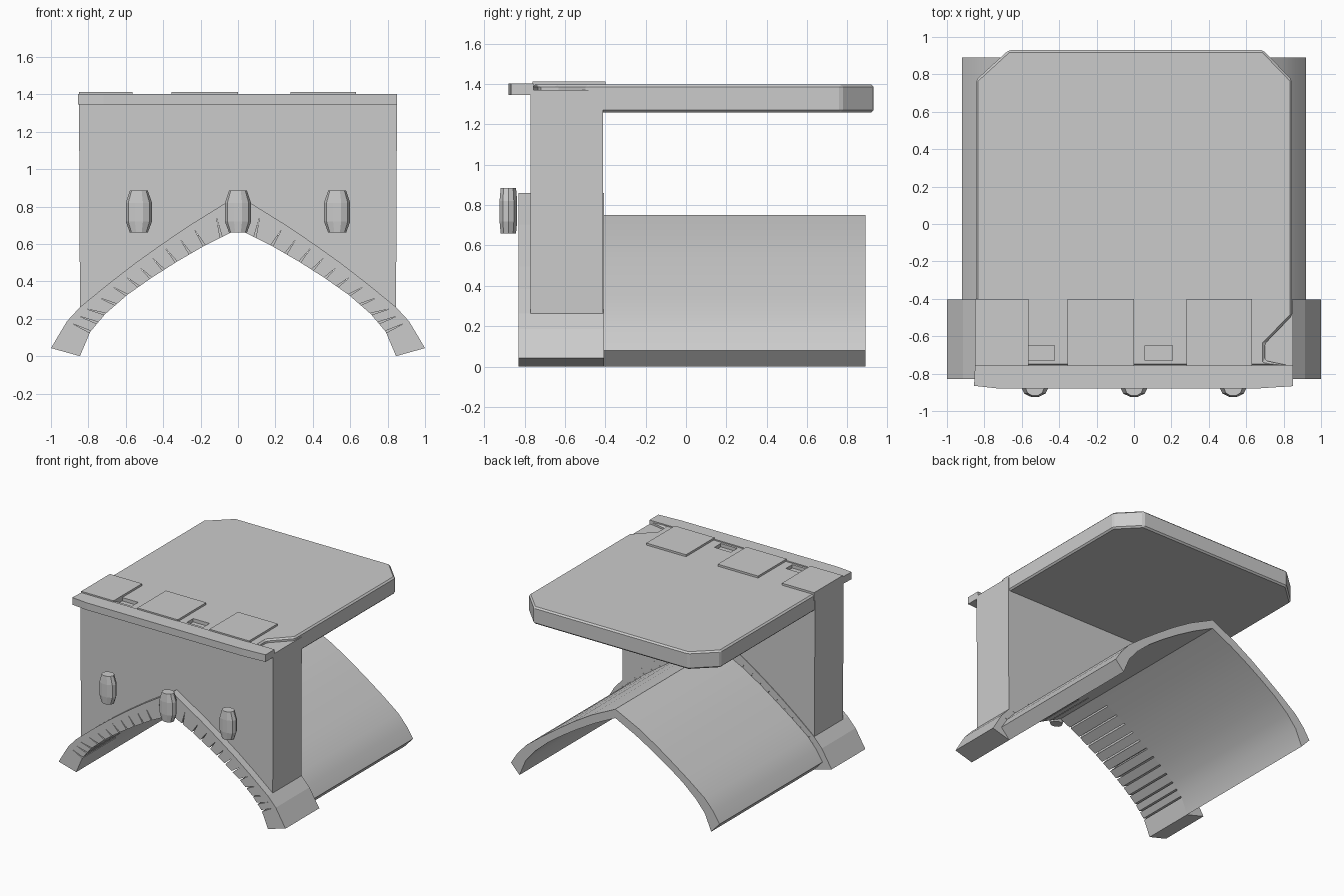
import bpy, bmesh, math
from mathutils import Vector

if "Cube" in bpy.data.objects:
    bpy.data.objects.remove(bpy.data.objects["Cube"])


def make_object(name, bm):
    bmesh.ops.recalc_face_normals(bm, faces=bm.faces)
    mesh = bpy.data.meshes.new(name)
    bm.to_mesh(mesh)
    bm.free()
    ob = bpy.data.objects.new(name, mesh)
    bpy.context.collection.objects.link(ob)
    return ob


def add_prism(bm, profile, a, b, axis='Y'):
    """Extrude a closed 2D profile from a to b along an axis."""
    place = (lambda p, t: (p[0], t, p[1])) if axis == 'Y' else (lambda p, t: (p[0], p[1], t))
    lo = [bm.verts.new(place(p, a)) for p in profile]
    hi = [bm.verts.new(place(p, b)) for p in profile]
    bm.faces.new(lo)
    bm.faces.new(hi[::-1])
    n = len(profile)
    for i in range(n):
        j = (i + 1) % n
        bm.faces.new((lo[i], lo[j], hi[j], hi[i]))


def prism(name, profile, a, b, axis='Y'):
    bm = bmesh.new()
    add_prism(bm, profile, a, b, axis)
    return make_object(name, bm)


def box(name, x0, x1, y0, y1, z0, z1):
    return prism(name, [(x0, y0), (x1, y0), (x1, y1), (x0, y1)], z0, z1, 'Z')


def mirrored(half):
    """Half profile from foot to apex -> full left-to-right profile."""
    return half + [(-x, z) for x, z in reversed(half[:-1])]


# Arch half profiles, foot to apex
inner = [(.845, 0), (.79, .13), (.71, .225), (.594, .326),
         (.465, .417), (.33, .503), (.18, .59), (0, .68)]
outer = [(1, .043), (.914, .187), (.845, .262), (.695, .385),
         (.55, .497), (.406, .6), (.25, .705), (0, .86)]
vault_outer = [(.92, .08), (.865, .165), (.79, .25), (.65, .357),
               (.51, .456), (.37, .551), (.21, .648), (0, .75)]

# Barrel vault behind the wall
vault = prism("vault", mirrored(outer and vault_outer) + mirrored(inner)[::-1], -.41, .89)

# Arch ring of separate stones with wedge-shaped joints
bm = bmesh.new()
for side in (1, -1):
    for i in range(7):
        parts = 1 if i == 0 else 2
        a0, a1 = Vector(inner[i]), Vector(inner[i + 1])
        b0, b1 = Vector(outer[i]), Vector(outer[i + 1])
        for k in range(parts):
            s, e = k / parts, (k + 1) / parts
            p, q = a0.lerp(a1, s), a0.lerp(a1, e)
            r, t = b0.lerp(b1, e), b0.lerp(b1, s)
            gap = (q - p).normalized() * .006
            last = i == 6 and k == parts - 1
            stone = [p if i == 0 else p + gap, q if last else q - gap]
            if not last:
                stone.append(q.lerp(r, .75))
            stone += [r, t]
            if i:
                stone.append(p.lerp(t, .75))
            add_prism(bm, [(side * v.x, v.y) for v in stone], -.83, -.405)
make_object("arch_stones", bm)

# Front wall resting on the arch
foot = mirrored(outer[2:])
prism("front_wall", [(-.85, 1.37), (.85, 1.37)] + foot, -.77, -.41)

# Deck slab: clipped back corners and a broken front right corner
outline = [(-.845, -.76), (.845, -.76), (.70, -.73), (.70, -.64), (.845, -.49),
           (.845, .77), (.69, .93), (-.67, .93), (-.845, .77)]
deck = prism("deck", outline, 1.26, 1.397, 'Z')
bevel = deck.modifiers.new("edge", 'BEVEL')
bevel.width = .012
bevel.segments = 1

# Small recesses between the blocks
for n, x in enumerate((-.57, .06)):
    cutter = box(f"recess_cutter_{n}", x, x + .145, -.73, -.65, 1.34, 1.5)
    cutter.hide_render = True
    cutter.hide_viewport = True
    cutter.display_type = 'WIRE'
    cut = deck.modifiers.new("recess", 'BOOLEAN')
    cut.operation = 'DIFFERENCE'
    cut.object = cutter
    cut.solver = 'EXACT'

# Raised blocks on the front edge
for n, (x0, x1) in enumerate(((-.85, -.565), (-.355, 0), (.28, .63))):
    box(f"parapet_block_{n}", x0, x1, -.76, -.40, 1.35, 1.413)

# Front cornice with slightly tapered ends
prism("cornice", [(-.85, -.755), (-.855, -.865), (-.72, -.88), (.65, -.88),
                  (.85, -.867), (.85, -.755)], 1.345, 1.402, 'Z')

# Faceted barrel-shaped bosses on the facade
for n, x in enumerate((-.53, 0, .53)):
    bm = bmesh.new()
    rings = []
    for z, rx, ry in ((.66, .048, .04), (.72, .07, .046), (.82, .07, .046), (.885, .048, .04)):
        rings.append([bm.verts.new((x + rx * math.cos(a), -.88 + ry * math.sin(a), z))
                      for a in (math.tau * k / 10 for k in range(10))])
    bm.faces.new(rings[0])
    bm.faces.new(rings[-1])
    for lo, hi in zip(rings, rings[1:]):
        for k in range(10):
            j = (k + 1) % 10
            bm.faces.new((lo[k], lo[j], hi[j], hi[k]))
    make_object(f"boss_{n}", bm)

# Smooth the curved vault only
bpy.ops.object.select_all(action='DESELECT')
vault.select_set(True)
bpy.context.view_layer.objects.active = vault
bpy.ops.object.shade_smooth_by_angle(angle=math.radians(25))
